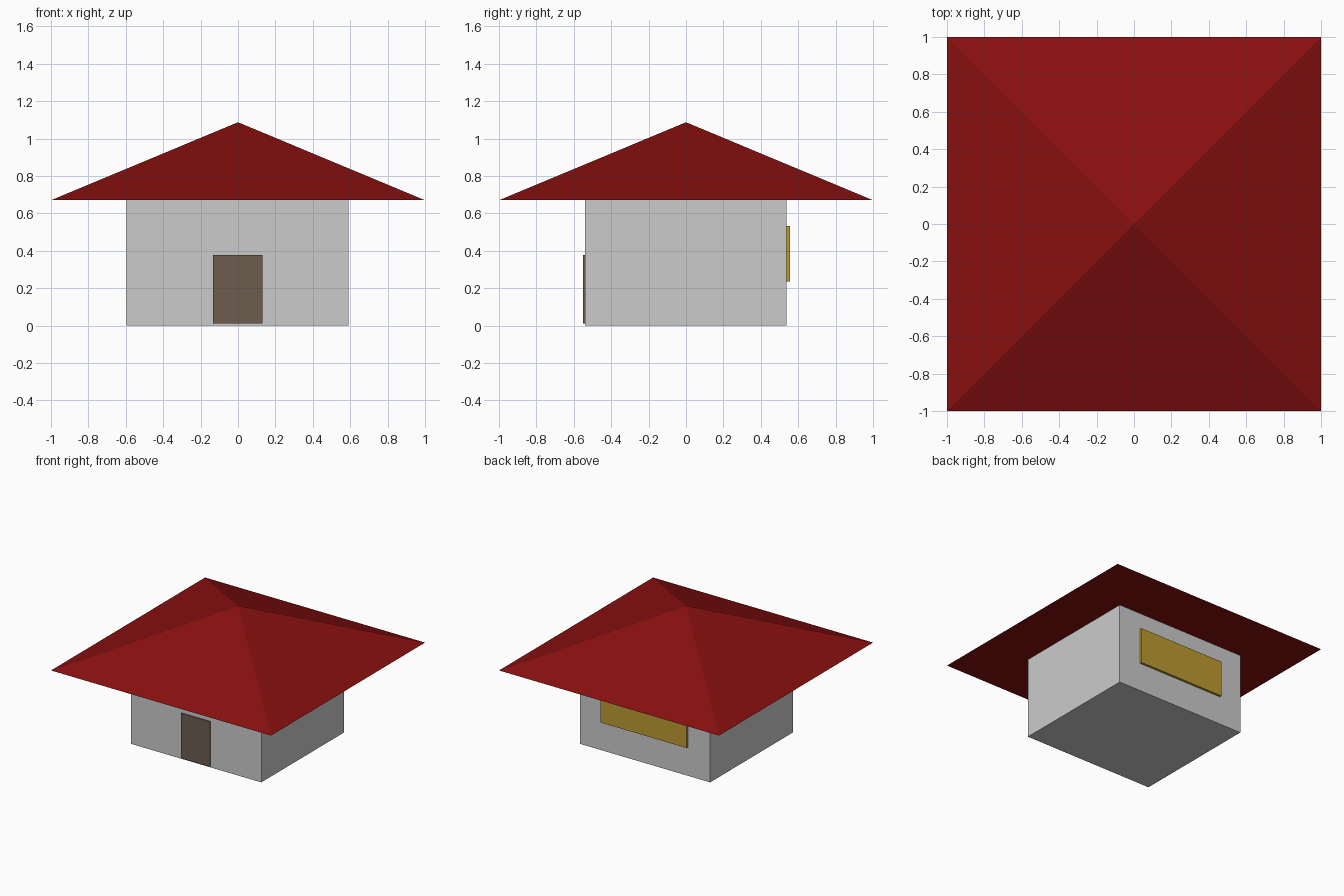
import bpy, bmesh

if "Cube" in bpy.data.objects:
    bpy.data.objects.remove(bpy.data.objects["Cube"])


def add_object(name, bm, color=None):
    bmesh.ops.recalc_face_normals(bm, faces=bm.faces)
    mesh = bpy.data.meshes.new(name)
    bm.to_mesh(mesh)
    bm.free()
    obj = bpy.data.objects.new(name, mesh)
    bpy.context.collection.objects.link(obj)
    if color:
        mat = bpy.data.materials.new(name + "_paint")
        mat.diffuse_color = (*color, 1)
        mat.use_nodes = True
        mat.node_tree.nodes["Principled BSDF"].inputs["Base Color"].default_value = mat.diffuse_color
        mesh.materials.append(mat)
    return obj


def box(name, x, y, z, color=None):
    """Box from (min, max) ranges on each axis."""
    bm = bmesh.new()
    bmesh.ops.create_cube(bm, size=1)
    for v in bm.verts:
        v.co = [r[0] if c < 0 else r[1] for c, r in zip(v.co, (x, y, z))]
    return add_object(name, bm, color)


# Walls
box("walls", (-0.595, 0.59), (-0.54, 0.536), (0, 0.67))

# Door on the front, wide window on the back
box("door", (-0.133, 0.13), (-0.55, -0.53), (0.01, 0.378), (0.15, 0.11, 0.08))
box("window", (-0.395, 0.39), (0.526, 0.555), (0.236, 0.533), (0.5, 0.33, 0.03))

# Pyramid roof with wide eaves
bm = bmesh.new()
corners = [bm.verts.new((x, y, 0.67)) for x, y in ((-1, -1), (1, -1), (1, 1), (-1, 1))]
apex = bm.verts.new((0, 0, 1.087))
bm.faces.new(corners)
for i in range(4):
    bm.faces.new((corners[i], corners[(i + 1) % 4], apex))
add_object("roof", bm, (0.25, 0.005, 0.005))
